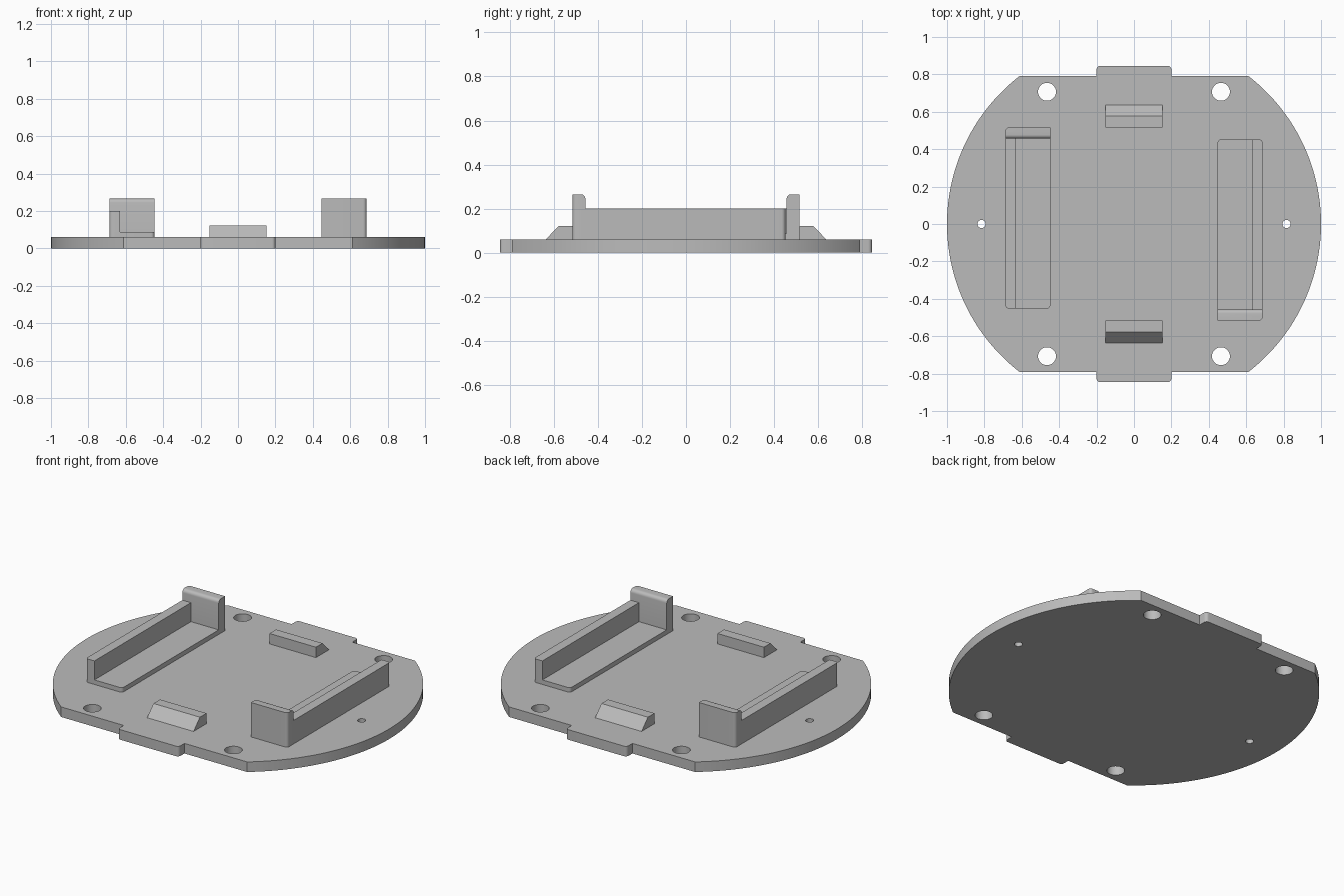
import bpy, bmesh
from math import sin, cos, pi, asin, sqrt
from mathutils import Vector

cube = bpy.data.objects.get("Cube")
if cube:
    bpy.data.objects.remove(cube, do_unlink=True)

grey = bpy.data.materials.new("plain grey")
grey.use_nodes = True
colour = (0.5, 0.5, 0.5, 1)
grey.diffuse_color = colour
grey.node_tree.nodes["Principled BSDF"].inputs["Base Color"].default_value = colour

THICK, FLAT_Y = 0.06, 0.79


def finish(name, bm):
    bmesh.ops.remove_doubles(bm, verts=bm.verts, dist=1e-5)
    bmesh.ops.recalc_face_normals(bm, faces=bm.faces)
    mesh = bpy.data.meshes.new(name)
    bm.to_mesh(mesh)
    bm.free()
    mesh.materials.clear()
    mesh.materials.append(grey)
    ob = bpy.data.objects.new(name, mesh)
    bpy.context.collection.objects.link(ob)
    bpy.ops.object.select_all(action='DESELECT')
    ob.select_set(True)
    bpy.context.view_layer.objects.active = ob
    bpy.ops.object.shade_smooth_by_angle(angle=pi / 6)
    return ob


def ring(x, y, r, n):
    return [(x + r * cos(2 * pi * i / n), y + r * sin(2 * pi * i / n)) for i in range(n)]


def rounded(a, b, c, r=0.018, n=5):
    """Points easing the corner b between a and c."""
    a, b, c = Vector(a), Vector(b), Vector(c)
    p, q = b + (a - b).normalized() * r, b + (c - b).normalized() * r
    centre = p + q - b
    return [tuple(centre + (p - centre) * cos(t) + (q - centre) * sin(t))
            for t in (pi / 2 * i / n for i in range(n + 1))]


def rect(x0, x1, y0, y1, soft=()):
    pts = [(x0, y0), (x1, y0), (x1, y1), (x0, y1)]
    out = []
    for i, p in enumerate(pts):
        out += rounded(pts[i - 1], p, pts[(i + 1) % 4]) if i in soft else [p]
    return out


def prism(bm, outline, z0, z1):
    face = bm.faces.new([bm.verts.new((x, y, z0)) for x, y in outline])
    res = bmesh.ops.extrude_face_region(bm, geom=[face])
    top = [v for v in res["geom"] if isinstance(v, bmesh.types.BMVert)]
    bmesh.ops.translate(bm, verts=top, vec=(0, 0, z1 - z0))
    return top


# Base plate: disc with two flats, end tabs and screw holes
a = asin(FLAT_Y)
half = [(cos(a * i / 32), sin(a * i / 32)) for i in range(-32, 33)]
tab = [(0.2, FLAT_Y)]
tab += rounded((0.2, FLAT_Y), (0.2, 0.845), (-0.2, 0.845))
tab += rounded((0.2, 0.845), (-0.2, 0.845), (-0.2, FLAT_Y))
tab += [(-0.2, FLAT_Y)]
side = half + tab
loops = [side + [(-x, -y) for x, y in side]]
for s in (-1, 1):
    loops.append(ring(s * 0.815, 0, 0.022, 20))
    for t in (-1, 1):
        loops.append(ring(s * 0.465, t * 0.707, 0.048, 32))

curve = bpy.data.curves.new("plate_outline", 'CURVE')
curve.dimensions = '2D'
curve.fill_mode = 'BOTH'
curve.extrude = THICK / 2
for pts in loops:
    sp = curve.splines.new('POLY')
    sp.points.add(len(pts) - 1)
    for p, (x, y) in zip(sp.points, pts):
        p.co = (x, y, 0, 1)
    sp.use_cyclic_u = True
helper = bpy.data.objects.new("plate_outline", curve)
bpy.context.collection.objects.link(helper)
bpy.context.view_layer.update()
flat = bpy.data.meshes.new_from_object(helper.evaluated_get(bpy.context.evaluated_depsgraph_get()))
bm = bmesh.new()
bm.from_mesh(flat)
bmesh.ops.translate(bm, verts=bm.verts, vec=(0, 0, THICK / 2))
finish("base_plate", bm)
bpy.data.objects.remove(helper, do_unlink=True)


def build_ledge():
    bm = bmesh.new()
    prism(bm, rect(-0.66, -0.447, -0.452, 0.48, soft=(1,)), THICK, 0.087)
    return bm


def build_wall():
    bm = bmesh.new()
    prism(bm, rect(-0.687, -0.63, -0.452, 0.48, soft=(0,)), THICK, 0.2)
    return bm


def build_stop():
    bm = bmesh.new()
    top = prism(bm, rect(-0.687, -0.447, 0.457, 0.516, soft=(3,)), THICK, 0.265)
    inner = [e for e in bm.edges if all(v in top and v.co.y < 0.46 for v in e.verts)]
    bmesh.ops.bevel(bm, geom=inner, offset=0.02, segments=5, profile=0.5, affect='EDGES')
    return bm


def build_clip():
    # Block whose outer side slopes down to the plate
    bm = bmesh.new()
    section = [(0.515, THICK), (0.637, THICK), (0.577, 0.122), (0.515, 0.122)]
    face = bm.faces.new([bm.verts.new((-0.153, y, z)) for y, z in section])
    res = bmesh.ops.extrude_face_region(bm, geom=[face])
    bmesh.ops.translate(bm, vec=(0.306, 0, 0),
                        verts=[v for v in res["geom"] if isinstance(v, bmesh.types.BMVert)])
    return bm


# Rails and clips, repeated by a half turn about the centre
parts = [("rail_ledge", build_ledge, "right", "left"),
         ("rail_wall", build_wall, "right", "left"),
         ("rail_end_stop", build_stop, "right", "left"),
         ("clip", build_clip, "back", "front")]
for name, build, first, second in parts:
    for prefix, sign in ((first, 1), (second, -1)):
        bm = build()
        for v in bm.verts:
            v.co.x *= sign
            v.co.y *= sign
        finish(prefix + "_" + name, bm)
